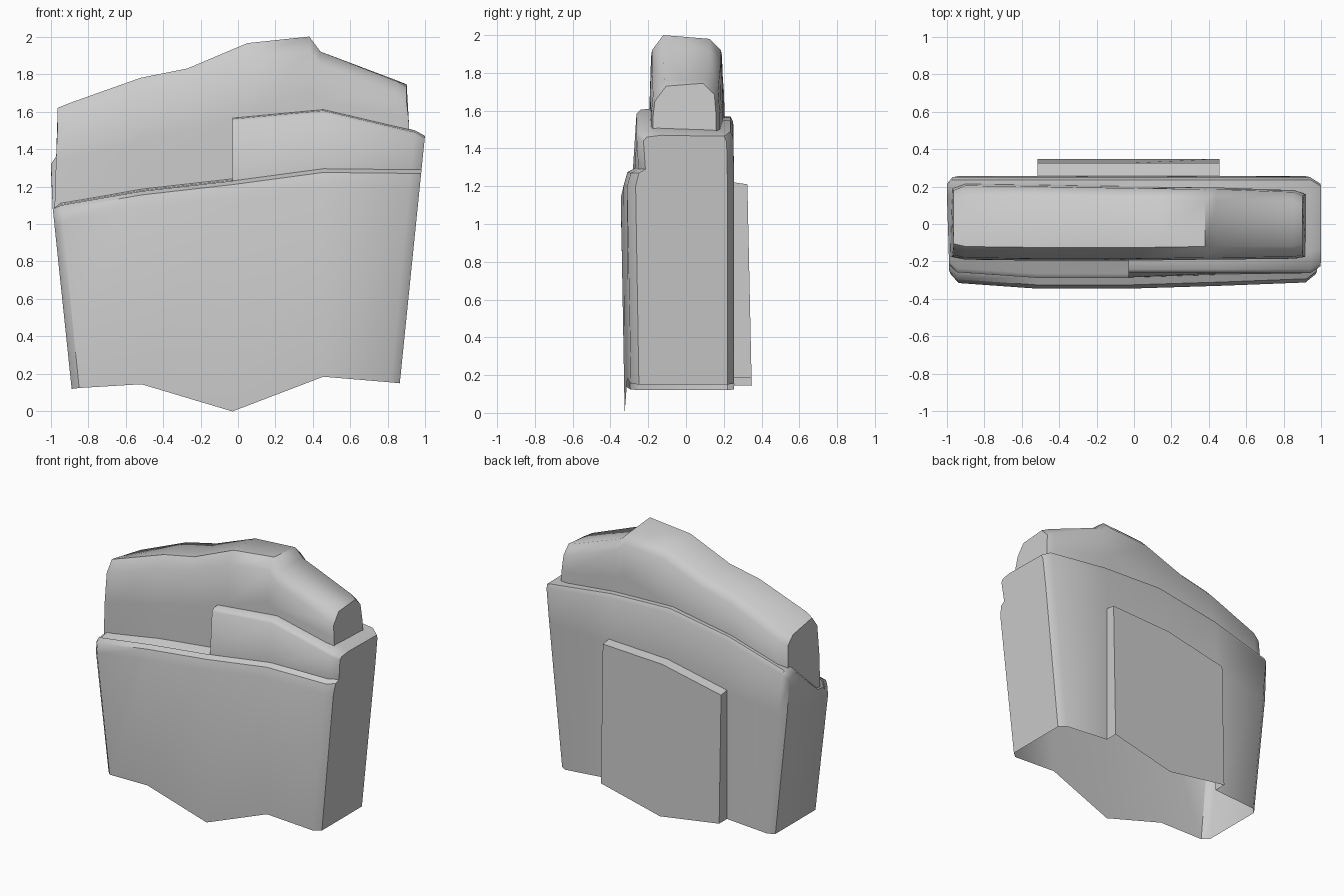
import bpy, bmesh


def loft(name, sections, angle):
    """Skin open cross-sections, cap both ends, leave the underside open."""
    bm = bmesh.new()
    rows = [[bm.verts.new(p) for p in s] for s in sections]
    for a, b in zip(rows, rows[1:]):
        for i in range(len(a) - 1):
            bm.faces.new((a[i], a[i + 1], b[i + 1], b[i]))
    bm.faces.new(rows[0])
    bm.faces.new(rows[-1][::-1])
    bmesh.ops.remove_doubles(bm, verts=bm.verts[:], dist=0.0005)
    bmesh.ops.dissolve_degenerate(bm, edges=bm.edges[:], dist=0.0005)
    bmesh.ops.recalc_face_normals(bm, faces=bm.faces[:])
    mesh = bpy.data.meshes.new(name)
    bm.to_mesh(mesh)
    bm.free()
    obj = bpy.data.objects.new(name, mesh)
    bpy.context.collection.objects.link(obj)
    bpy.ops.object.select_all(action='DESELECT')
    obj.select_set(True)
    bpy.context.view_layer.objects.active = obj
    bpy.ops.object.shade_smooth_by_angle(angle=angle)
    return obj


def body_section(x, yf, z_bot, z_plate, z_ledge, z_back, z_flap, y_flap, zb_bot,
                 flare=0.0, squash=1.0, drop=0.0):
    raised = z_ledge > z_plate + 0.1
    y_out = -0.262 if raised else yf + 0.06
    pts = [(yf + 0.02, z_bot), (yf, z_plate - 0.09),
           (yf + 0.02, z_plate - 0.02), (yf + 0.06, z_plate),
           (y_out, z_ledge - 0.02 - drop), (y_out + 0.02, z_ledge - drop),
           (-0.15, z_ledge + 0.01 - drop),
           (0.16, z_back - drop), (0.235, z_back - drop),
           (0.25, z_back - 0.03 - drop),
           (0.255, z_flap), (y_flap, z_flap - 0.01),
           (y_flap + (0.022 if y_flap > 0.3 else 0), zb_bot)]
    out = []
    for y, z in pts:
        xx = max(-0.998, min(0.998, x * (1 + flare * z)))
        out.append((xx, y * squash, z))
    return out


# Lower body: stepped front plate, raised right shoulder and rear flap
body = [
    body_section(-0.875, -0.31, 0.12, 1.08, 1.085, 1.33, 1.05, 0.255, 0.12, 0.12, 0.86, 0.01),
    body_section(-0.835, -0.315, 0.125, 1.10, 1.105, 1.36, 1.05, 0.255, 0.125, 0.12),
    body_section(-0.515, -0.345, 0.145, 1.175, 1.18, 1.49, 1.10, 0.255, 0.145),
    body_section(-0.515, -0.345, 0.145, 1.175, 1.18, 1.49, 1.10, 0.325, 0.145),
    body_section(-0.03, -0.345, 0.0, 1.23, 1.235, 1.57, 1.20, 0.325, 0.07),
    body_section(-0.03, -0.345, 0.0, 1.23, 1.56, 1.57, 1.20, 0.325, 0.07),
    body_section(0.455, -0.33, 0.185, 1.295, 1.605, 1.55, 1.22, 0.325, 0.185),
    body_section(0.455, -0.33, 0.185, 1.295, 1.605, 1.55, 1.22, 0.255, 0.185),
    body_section(0.80, -0.312, 0.155, 1.29, 1.49, 1.49, 1.22, 0.255, 0.155, 0.12),
    body_section(0.848, -0.31, 0.15, 1.29, 1.475, 1.48, 1.22, 0.255, 0.15, 0.12, 0.86, 0.015),
]
loft("lower_body", body, 0.75)


# Crest: narrower block rising out of the body
def crest_section(x0, x1, yf, yb, z0, zt, zback):
    mid = (z0 + zt) / 2
    return [(x0, yf, z0), ((x0 + x1) / 2, yf, mid),
            (x1, yf + 0.01, zt - 0.08), (x1, yf + 0.07, zt),
            (x1, yb - 0.07, zback), (x1, yb - 0.01, zback - 0.06),
            ((x0 + x1) / 2, yb, mid), (x0, yb, z0)]


crest = [
    crest_section(-0.98, -0.962, -0.175, 0.19, 1.05, 1.62, 1.58),
    crest_section(-0.90, -0.90, -0.19, 0.215, 1.05, 1.645, 1.61),
    crest_section(-0.52, -0.52, -0.195, 0.21, 1.1, 1.78, 1.77),
    crest_section(-0.27, -0.27, -0.195, 0.205, 1.15, 1.83, 1.83),
    crest_section(0.05, 0.05, -0.195, 0.20, 1.2, 1.965, 1.955),
    crest_section(0.38, 0.38, -0.19, 0.195, 1.4, 2.0, 1.98),
    crest_section(0.44, 0.44, -0.19, 0.195, 1.4, 1.92, 1.92),
    crest_section(0.86, 0.85, -0.185, 0.18, 1.4, 1.76, 1.765),
    crest_section(0.92, 0.90, -0.175, 0.16, 1.4, 1.73, 1.745),
]
loft("crest", crest, 0.9)
